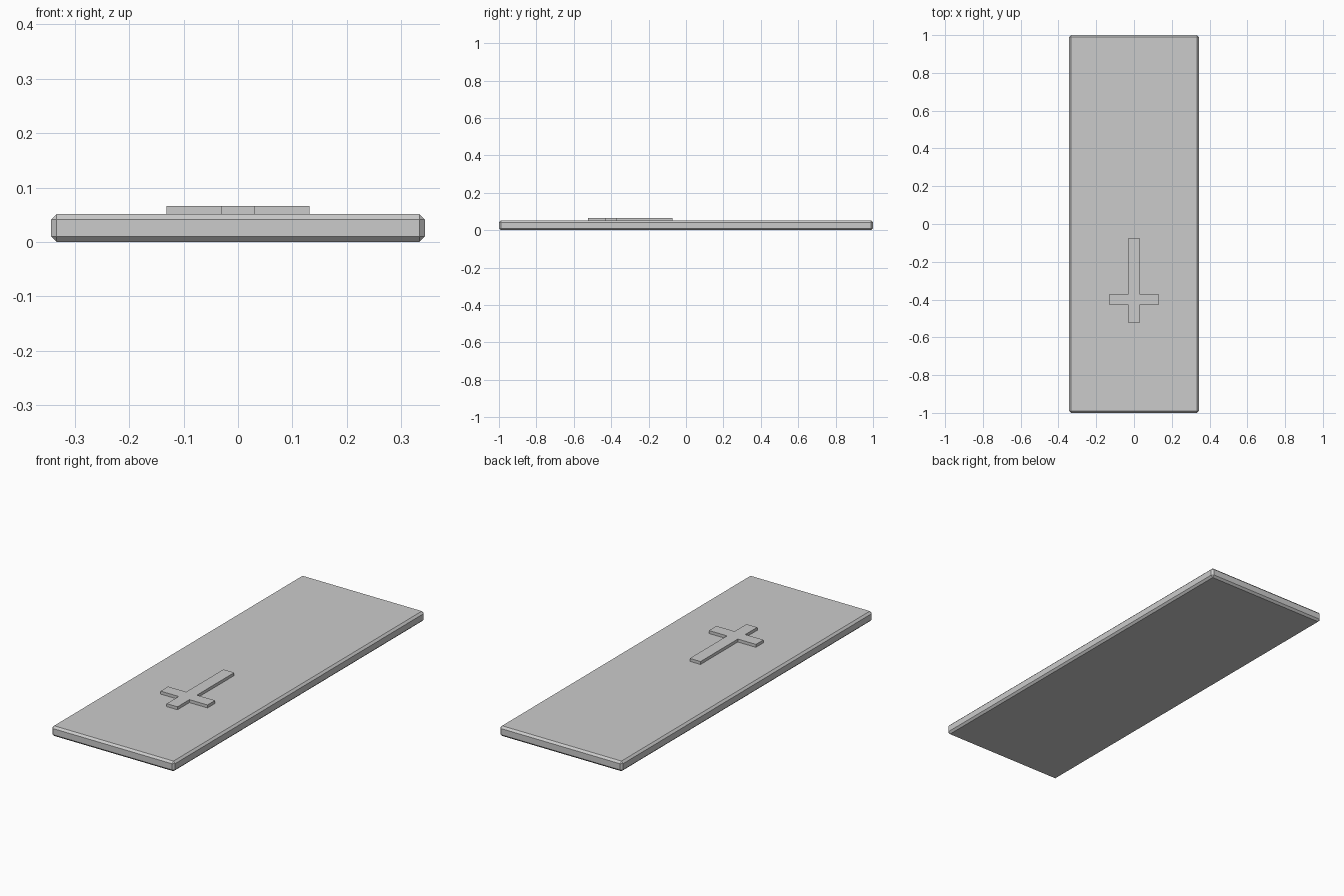
import bpy, bmesh

if "Cube" in bpy.data.objects:
    bpy.data.objects.remove(bpy.data.objects["Cube"])

stone = bpy.data.materials.new("grey stone")
stone.diffuse_color = (0.6, 0.6, 0.6, 1)
stone.use_nodes = True
stone.node_tree.nodes["Principled BSDF"].inputs["Base Color"].default_value = stone.diffuse_color


def make_object(name, bm):
    bmesh.ops.recalc_face_normals(bm, faces=bm.faces)
    mesh = bpy.data.meshes.new(name)
    bm.to_mesh(mesh)
    bm.free()
    mesh.materials.append(stone)
    obj = bpy.data.objects.new(name, mesh)
    bpy.context.collection.objects.link(obj)
    return obj


# Slab: flat box with a small chamfer on every edge
WIDTH, LENGTH, HEIGHT, CHAMFER = 0.686, 2.0, 0.051, 0.01
bm = bmesh.new()
bmesh.ops.create_cube(bm, size=1)
for v in bm.verts:
    v.co = (v.co.x * WIDTH, v.co.y * LENGTH, (v.co.z + 0.5) * HEIGHT)
bmesh.ops.bevel(bm, geom=bm.edges[:], offset=CHAMFER, segments=1,
                affect='EDGES', profile=0.5)
make_object("slab", bm)

# Raised cross: mirrored half outline, extruded upward from the slab top
half = [(0.03, -0.525), (0.03, -0.43), (0.131, -0.43),
        (0.131, -0.37), (0.03, -0.37), (0.03, -0.073)]
outline = half + [(-x, y) for x, y in reversed(half)]
bm = bmesh.new()
face = bm.faces.new([bm.verts.new((x, y, HEIGHT)) for x, y in outline])
top = bmesh.ops.extrude_face_region(bm, geom=[face])["geom"]
for v in top:
    if isinstance(v, bmesh.types.BMVert):
        v.co.z = 0.066
make_object("raised_cross", bm)
